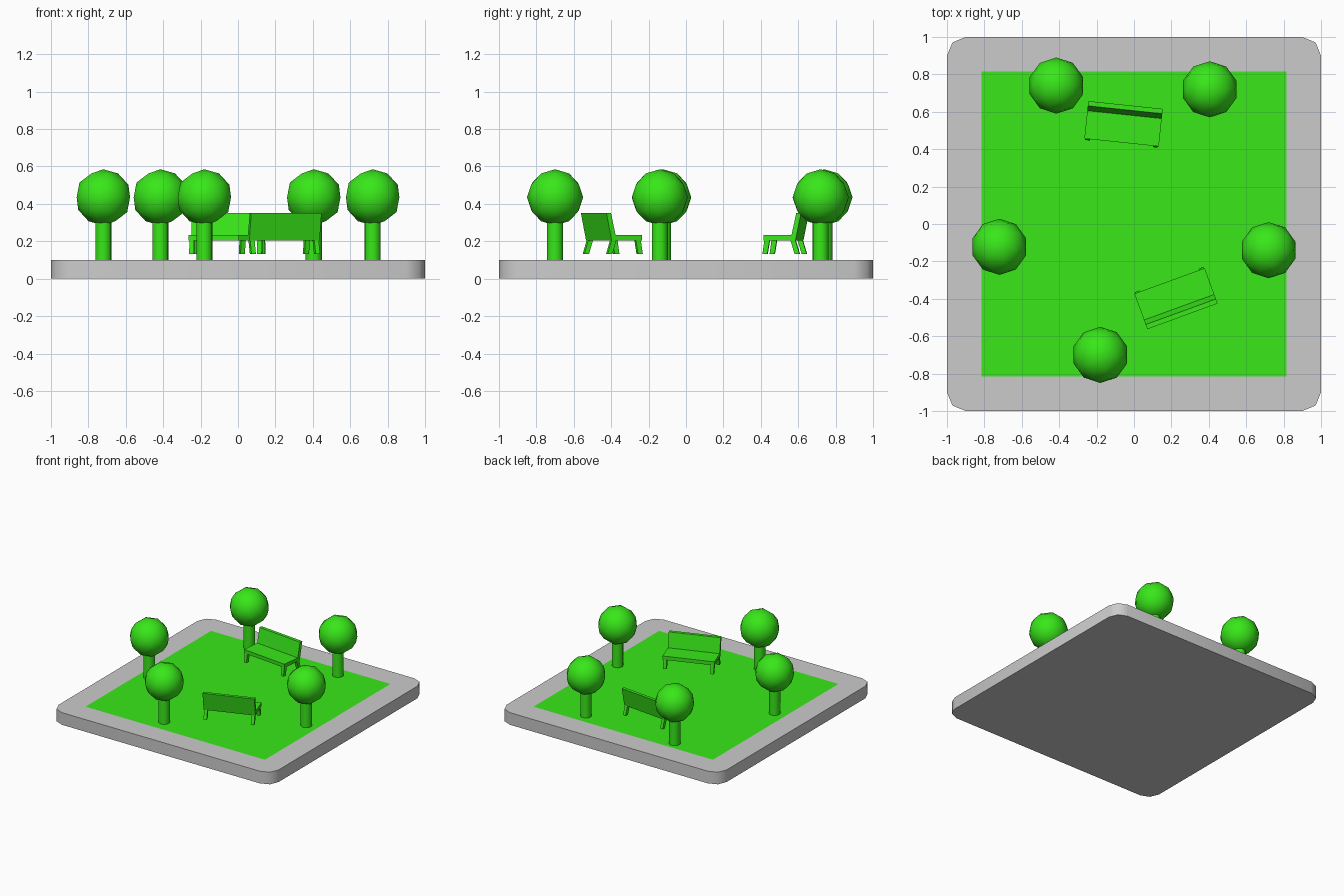
import bpy, bmesh, math
from mathutils import Matrix, Vector

if "Cube" in bpy.data.objects:
    bpy.data.objects.remove(bpy.data.objects["Cube"])

green = bpy.data.materials.new("green")
green.diffuse_color = (0.04, 0.8, 0.01, 1)
green.use_nodes = True
green.node_tree.nodes["Principled BSDF"].inputs["Base Color"].default_value = green.diffuse_color


def finish(bm, name, mat=None, smooth=None):
    bmesh.ops.recalc_face_normals(bm, faces=bm.faces)
    mesh = bpy.data.meshes.new(name)
    bm.to_mesh(mesh)
    bm.free()
    ob = bpy.data.objects.new(name, mesh)
    bpy.context.collection.objects.link(ob)
    if mat:
        mesh.materials.append(mat)
    if smooth:
        bpy.ops.object.select_all(action='DESELECT')
        ob.select_set(True)
        bpy.context.view_layer.objects.active = ob
        bpy.ops.object.shade_smooth_by_angle(angle=math.radians(smooth))
    return ob


def extrude(bm, points, offset):
    """Closed prism from a planar outline."""
    face = bm.faces.new([bm.verts.new(p) for p in points])
    new = bmesh.ops.extrude_face_region(bm, geom=[face])["geom"]
    bmesh.ops.translate(bm, vec=offset,
                        verts=[v for v in new if isinstance(v, bmesh.types.BMVert)])
    if not face.is_valid:
        return
    if all(len(e.link_faces) == 1 for e in face.edges):
        bm.faces.remove(face)


# paving slab with rounded corners
bm = bmesh.new()
outline = []
for i, (sx, sy) in enumerate(((1, 1), (-1, 1), (-1, -1), (1, -1))):
    for k in range(3):
        a = math.radians(90 * i + 45 * k)
        outline.append((sx * 0.9 + 0.1 * math.cos(a), sy * 0.9 + 0.1 * math.sin(a), 0))
extrude(bm, outline, (0, 0, 0.1))
finish(bm, "paving_slab", smooth=50)

# lawn on top of the slab
bm = bmesh.new()
bm.faces.new([bm.verts.new((x * 0.815, y * 0.815, 0.101))
              for x, y in ((-1, -1), (1, -1), (1, 1), (-1, 1))])
lawn = finish(bm, "lawn", green)

# trees: round trunk and ball crown
trees = [(-0.415, 0.74), (0.405, 0.72), (-0.72, -0.122), (0.72, -0.14), (-0.18, -0.70)]
for x, y in trees:
    bm = bmesh.new()
    bmesh.ops.create_cone(bm, cap_ends=True, segments=16, radius1=0.043, radius2=0.043,
                          depth=0.22, matrix=Matrix.Translation((x, y, 0.21)))
    finish(bm, "tree_trunk", green, 40)
    bm = bmesh.new()
    bmesh.ops.create_icosphere(bm, subdivisions=2, radius=0.15,
                               matrix=Matrix.Translation((x, y, 0.435)))
    finish(bm, "tree_crown", green, 60)

# benches: seat with leaning back in one profile, four splayed legs
seat_profile = [(-0.1, 0.203), (-0.1, 0.233), (0.05, 0.233),
                (0.076, 0.352), (0.102, 0.352), (0.072, 0.203)]
front_leg = [(-0.096, 0.205), (-0.068, 0.205), (-0.080, 0.132), (-0.107, 0.132)]
back_leg = [(0.044, 0.205), (0.071, 0.205), (0.093, 0.132), (0.066, 0.132)]
for x, y, turn in ((-0.056, 0.535, -6), (0.224, -0.398, 200)):
    place = Matrix.Translation((x, y, 0)) @ Matrix.Rotation(math.radians(turn), 4, 'Z')
    bm = bmesh.new()
    extrude(bm, [(-0.2, *p) for p in seat_profile], (0.4, 0, 0))
    finish(bm, "bench_seat", green).matrix_world = place
    bm = bmesh.new()
    for x0 in (-0.195, 0.17):
        for leg in (front_leg, back_leg):
            extrude(bm, [(x0, *p) for p in leg], (0.025, 0, 0))
    finish(bm, "bench_legs", green).matrix_world = place
